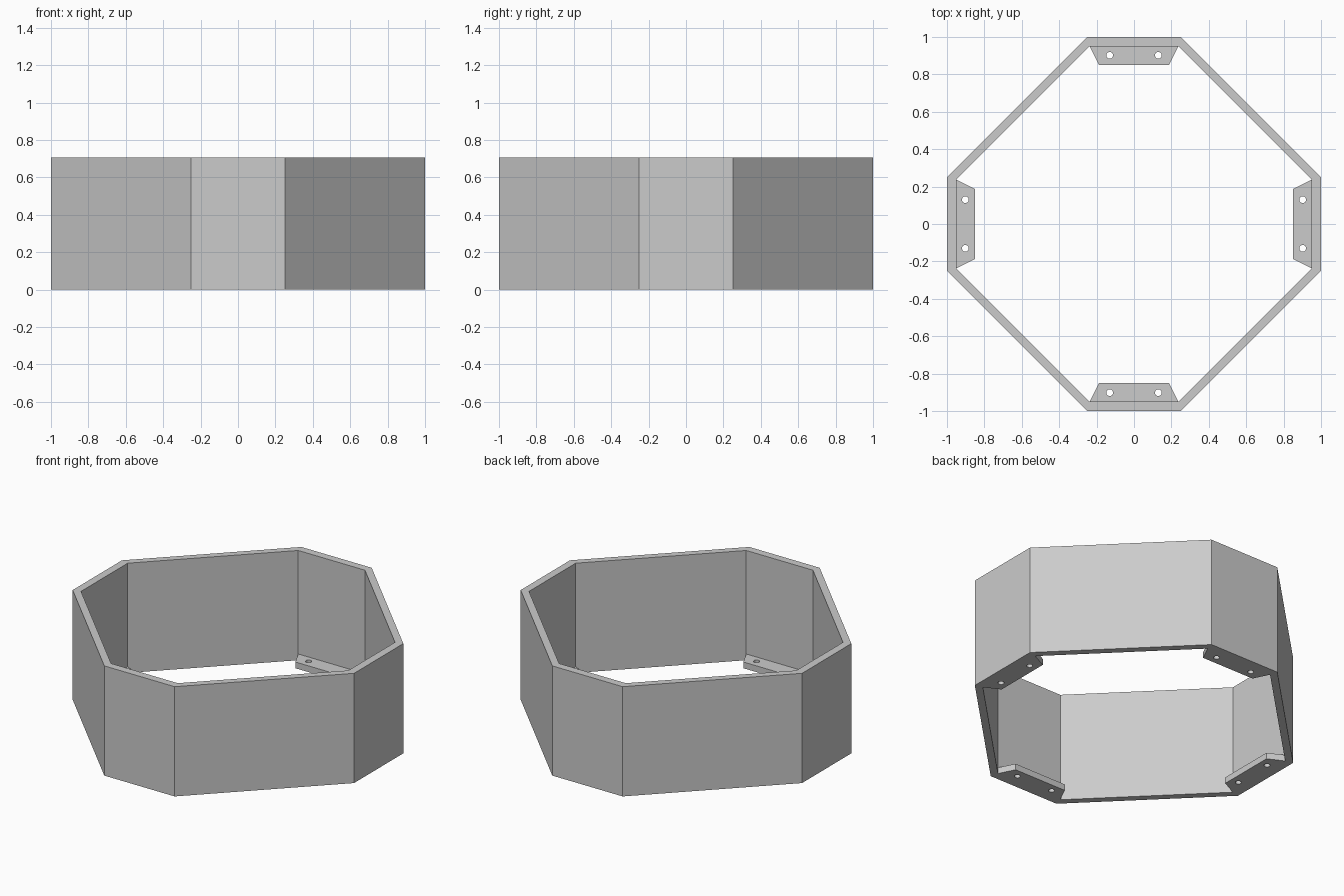
import bpy
from math import cos, sin, pi

cube = bpy.data.objects.get("Cube")
if cube:
    bpy.data.objects.remove(cube, do_unlink=True)

HEIGHT = 0.705
TAB_THICK = 0.04

grey = bpy.data.materials.new("light_grey")
grey.use_nodes = True
colour = (0.6, 0.6, 0.6, 1)
grey.diffuse_color = colour
grey.node_tree.nodes["Principled BSDF"].inputs["Base Color"].default_value = colour


def octagon(apothem, half_side):
    """Outline with four short sides facing the axes."""
    points = []
    for k in range(4):
        c, s = round(cos(k * pi / 2)), round(sin(k * pi / 2))
        for y in (-half_side, half_side):
            points.append((apothem * c - y * s, apothem * s + y * c))
    return points


def circle(cx, cy, radius, sides=24):
    return [(cx + radius * cos(2 * pi * i / sides),
             cy + radius * sin(2 * pi * i / sides)) for i in range(sides)]


def plate(name, outlines, height, turn=0.0):
    """Extrude an outline, with inner outlines as openings, up from z = 0."""
    curve = bpy.data.curves.new(name + "_profile", 'CURVE')
    curve.dimensions = '2D'
    curve.fill_mode = 'BOTH'
    curve.extrude = height / 2
    for points in outlines:
        spline = curve.splines.new('POLY')
        spline.points.add(len(points) - 1)
        for p, (x, y) in zip(spline.points, points):
            p.co = (x, y, 0, 1)
        spline.use_cyclic_u = True
        spline.use_smooth = False
    helper = bpy.data.objects.new(name + "_profile", curve)
    mesh = bpy.data.meshes.new_from_object(helper)
    bpy.data.objects.remove(helper)
    bpy.data.curves.remove(curve)
    mesh.name = name
    mesh.materials.clear()
    mesh.materials.append(grey)
    mesh.shade_flat()
    obj = bpy.data.objects.new(name, mesh)
    obj.location.z = height / 2
    obj.rotation_euler.z = turn
    bpy.context.collection.objects.link(obj)
    return obj


# Eight-sided wall, open at top and bottom
plate("wall", [octagon(1, 0.25), octagon(0.95, 0.237)], HEIGHT)

# Mounting tabs with two screw holes, flush with the underside
tab = [(0.95, -0.237), (0.95, 0.237), (0.85, 0.187), (0.85, -0.187)]
holes = [circle(0.902, y, 0.018) for y in (-0.13, 0.13)]
for k, side in enumerate(("left", "back", "right", "front")):
    plate(side + "_tab", [tab] + holes, TAB_THICK, k * pi / 2)
